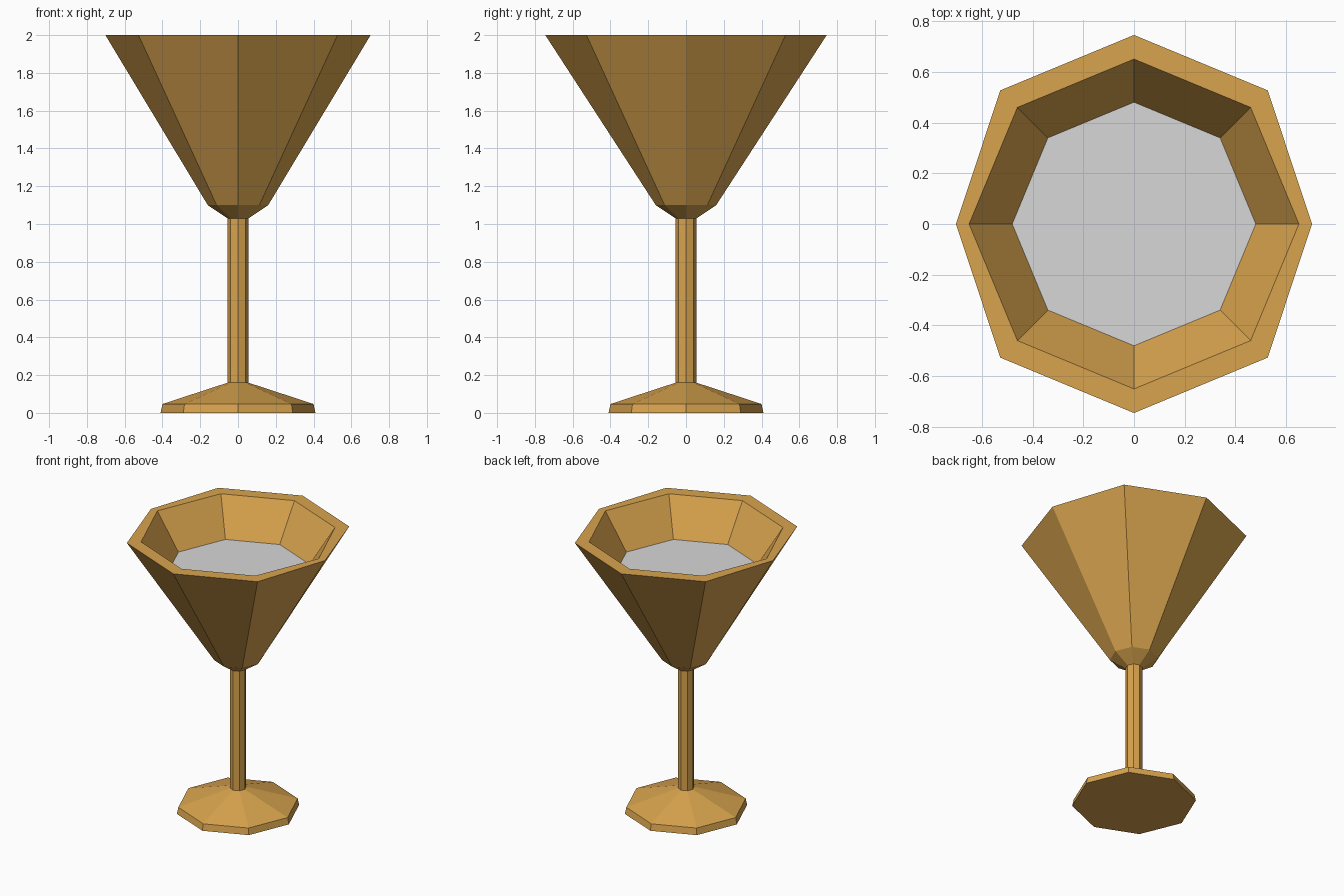
import bpy
import bmesh
from math import cos, sin, tau

SIDES = 8

default = bpy.data.objects.get("Cube")
if default:
    bpy.data.objects.remove(default, do_unlink=True)


def material(name, color):
    mat = bpy.data.materials.new(name)
    mat.use_nodes = True
    mat.diffuse_color = color
    mat.node_tree.nodes["Principled BSDF"].inputs["Base Color"].default_value = color
    return mat


def lathe(name, profile, mat, cap_start=False, cap_end=False):
    """Eight-sided flat-shaded turning; profile rows are (x radius, radius, height)."""
    bm = bmesh.new()
    rings = []
    for rx, r, z in profile:
        ring = []
        for i in range(SIDES):
            a = tau * i / SIDES
            # the two side corners may sit at their own radius
            radius = rx if i % (SIDES // 2) == 0 else r
            ring.append(bm.verts.new((radius * cos(a), radius * sin(a), z)))
        rings.append(ring)
    for low, high in zip(rings, rings[1:]):
        for i in range(SIDES):
            j = (i + 1) % SIDES
            bm.faces.new((low[i], low[j], high[j], high[i]))
    if cap_start:
        bm.faces.new(rings[0][::-1])
    if cap_end:
        bm.faces.new(rings[-1])
    mesh = bpy.data.meshes.new(name)
    bm.to_mesh(mesh)
    bm.free()
    mesh.materials.append(mat)
    obj = bpy.data.objects.new(name, mesh)
    bpy.context.collection.objects.link(obj)
    return obj


gold = material("gold", (0.69, 0.37, 0.076, 1))
pale_grey = material("pale grey", (0.68, 0.68, 0.68, 1))

STEM_R = 0.055
FOOT_TOP, BOWL_BOTTOM, DRINK_Z = 0.16, 1.03, 1.745

# Foot: short rim and sloped top
lathe("foot", [(0.41, 0.41, 0), (0.4, 0.4, 0.047), (STEM_R, STEM_R, FOOT_TOP)],
      gold, cap_start=True)

# Stem
lathe("stem", [(STEM_R, STEM_R, FOOT_TOP), (STEM_R, STEM_R, BOWL_BOTTOM)], gold)

# Bowl: outer wall, flat lip, inner wall down to the drink
lathe("bowl", [(STEM_R, STEM_R, BOWL_BOTTOM), (0.16, 0.16, 1.1), (0.702, 0.745, 2),
               (0.65, 0.65, 2), (0.48, 0.48, DRINK_Z)], gold)

# Drink surface
lathe("drink", [(0.48, 0.48, DRINK_Z)], pale_grey, cap_end=True)
